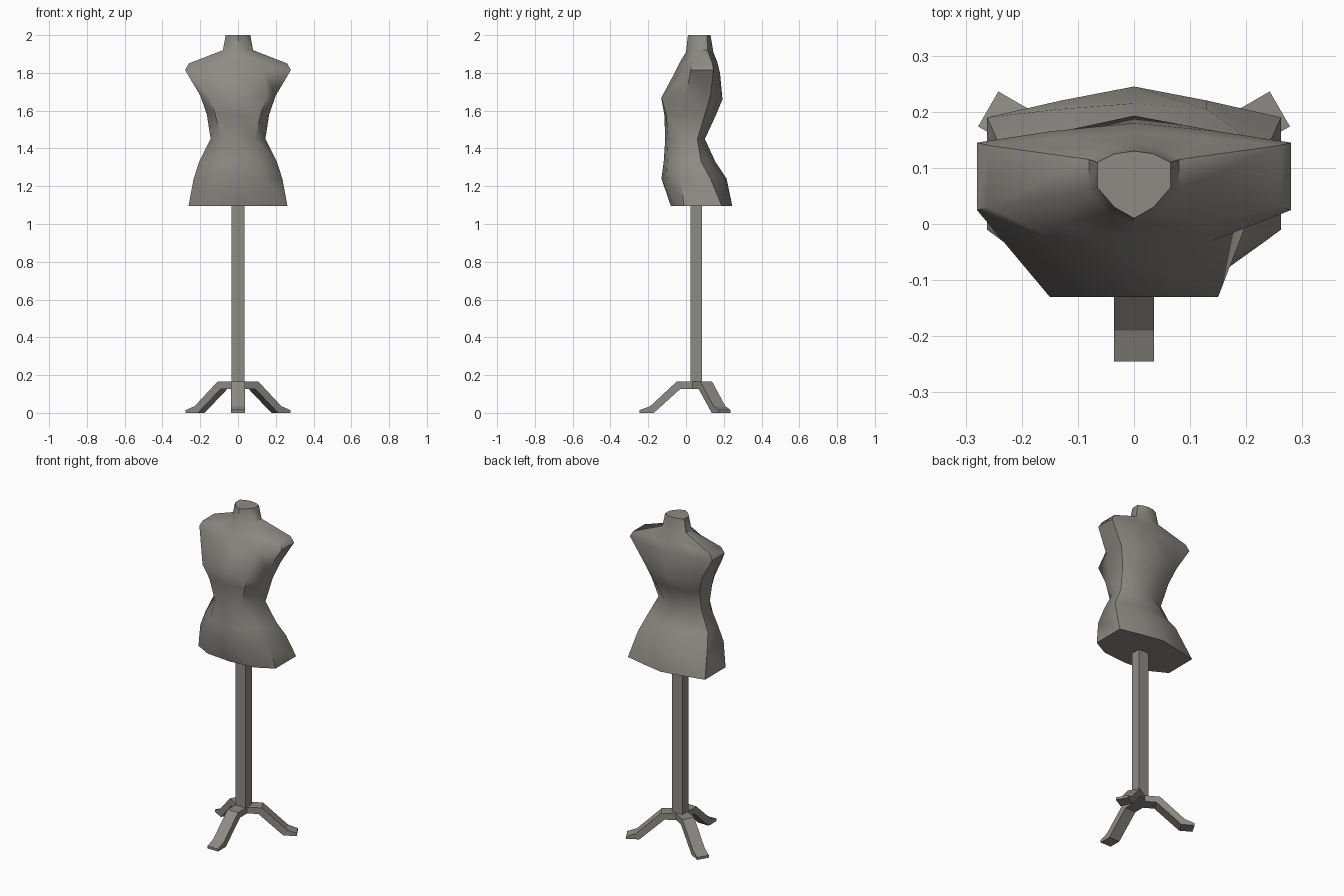
import bpy, bmesh, math
from mathutils import Matrix, Vector

if "Cube" in bpy.data.objects:
    bpy.data.objects.remove(bpy.data.objects["Cube"])

mat = bpy.data.materials.new("warm grey")
mat.diffuse_color = (0.27, 0.26, 0.235, 1)
mat.use_nodes = True
mat.node_tree.nodes["Principled BSDF"].inputs["Base Color"].default_value = mat.diffuse_color
AXIS_Y = 0.055  # stand axis


def finish(name, bm, smooth=None):
    bmesh.ops.recalc_face_normals(bm, faces=bm.faces)
    me = bpy.data.meshes.new(name)
    bm.to_mesh(me)
    bm.free()
    me.materials.append(mat)
    ob = bpy.data.objects.new(name, me)
    bpy.context.collection.objects.link(ob)
    if smooth:
        bpy.ops.object.select_all(action='DESELECT')
        ob.select_set(True)
        bpy.context.view_layer.objects.active = ob
        bpy.ops.object.shade_smooth_by_angle(angle=math.radians(smooth))
    return ob


# torso rings: z centre, z side, front y, front corner x,y,
# half width, side front y, side back y, back corner x,y, back y
RINGS = [
    (2.00, 2.00, 0.01, .035, .03, .065, .065, .11, .035, .125, .13),
    (1.91, 1.92, 0.00, .045, .02, .08, .06, .115, .045, .135, .145),
    (1.86, 1.85, -.03, .13, .00, .26, .03, .14, .13, .155, .165),
    (1.80, 1.815, -.06, .14, -.03, .28, .025, .145, .15, .165, .18),
    (1.66, 1.68, -.13, .15, -.13, .20, .0, .13, .13, .165, .193),
    (1.58, 1.58, -.115, .12, -.105, .165, -.02, .10, .11, .145, .16),
    (1.45, 1.45, -.11, .09, -.095, .145, -.02, .06, .085, .085, .10),
    (1.33, 1.33, -.118, .12, -.10, .205, -.02, .08, .12, .135, .155),
    (1.24, 1.24, -.13, .13, -.105, .235, -.03, .13, .13, .205, .215),
    (1.095, 1.095, -.08, .16, -.065, .262, -.01, .19, .13, .22, .245),
]
bm = bmesh.new()
loops = []
for z, zs, yf, cx, cy, w, sf, sb, bx, by, yb in RINGS:
    zc = z + (zs - z) * 0.5
    half = [(cx, cy, zc), (w, sf, zs), (w, sb, zs), (bx, by, zc)]
    pts = [(0, yf, z)] + half + [(0, yb, z)] + [(-x, y, h) for x, y, h in reversed(half)]
    loops.append([bm.verts.new(p) for p in pts])
for a, b in zip(loops, loops[1:]):
    n = len(a)
    for i in range(n):
        j = (i + 1) % n
        bm.faces.new((a[i], a[j], b[j], b[i]))
bm.faces.new(loops[0])
bm.faces.new(loops[-1])
finish("torso", bm, 50)

# square pole
bm = bmesh.new()
bmesh.ops.create_cube(bm, size=1, matrix=Matrix.Translation((0, AXIS_Y, 0.615))
                      @ Matrix.Diagonal((0.07, 0.06, 0.97, 1)))
finish("pole", bm)

# three bent legs, extruded from a side profile of (radius, height)
PROFILE = [(0, .165), (.105, .165), (.245, .035), (.30, .015),
           (.30, 0), (.225, 0), (.085, .127), (0, .127)]
for k, name in enumerate(("front_leg", "right_leg", "left_leg")):
    bm = bmesh.new()
    f = bm.faces.new([bm.verts.new((-0.036, -r, z)) for r, z in PROFILE])
    ext = bmesh.ops.extrude_face_region(bm, geom=[f])
    bmesh.ops.translate(bm, vec=(0.072, 0, 0),
                        verts=[v for v in ext["geom"] if isinstance(v, bmesh.types.BMVert)])
    bm.transform(Matrix.Translation((0, AXIS_Y, 0)) @ Matrix.Rotation(math.radians(120 * k), 4, 'Z'))
    finish(name, bm)
